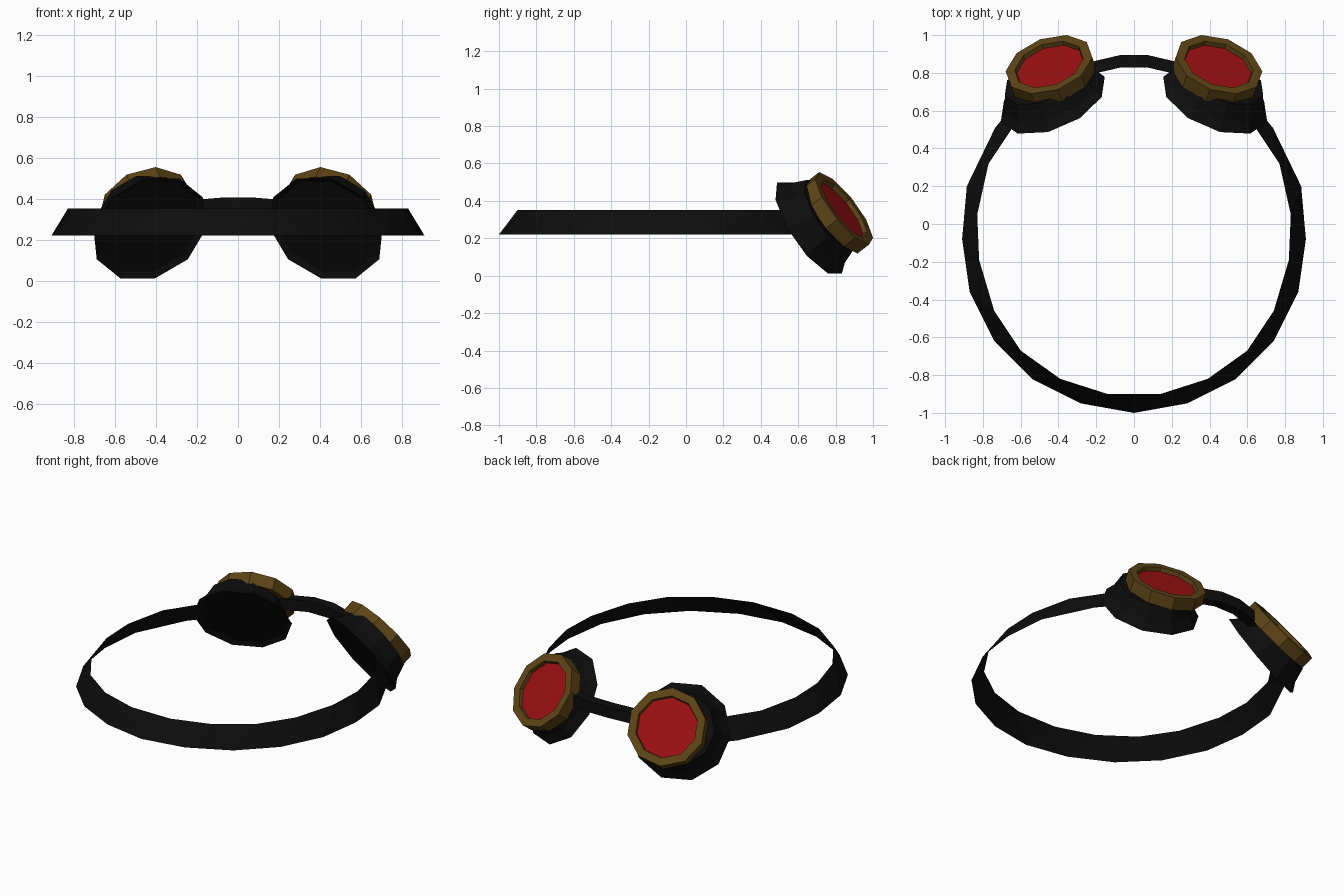
import bpy, bmesh, math
from mathutils import Vector

cube = bpy.data.objects.get("Cube")
if cube:
    bpy.data.objects.remove(cube, do_unlink=True)


def material(name, color):
    m = bpy.data.materials.new(name)
    m.use_nodes = True
    m.diffuse_color = (*color, 1)
    bsdf = m.node_tree.nodes["Principled BSDF"]
    bsdf.inputs["Base Color"].default_value = (*color, 1)
    bsdf.inputs["Roughness"].default_value = 0.8
    return m


BLACK = material("black rubber", (0.004, 0.004, 0.004))
BRASS = material("dark brass", (0.11, 0.058, 0.008))
RED = material("red glass", (0.32, 0.005, 0.006))


def finish(name, bm, mat):
    bmesh.ops.recalc_face_normals(bm, faces=bm.faces)
    mesh = bpy.data.meshes.new(name)
    bm.to_mesh(mesh)
    bm.free()
    mesh.materials.append(mat)
    ob = bpy.data.objects.new(name, mesh)
    bpy.context.collection.objects.link(ob)
    return ob


def lathe(name, mat, side, center, normal, profile, start, cap_first=False, cap_last=False):
    """Ten-sided rings of (radius, offset) around a tilted axis, mirrored by side."""
    n = Vector(normal).normalized()
    c = Vector(center)
    u = Vector((n.y, -n.x, 0)).normalized()
    v = u.cross(n)
    bm = bmesh.new()
    rings = []
    for r, h in profile:
        ring = []
        for k in range(10):
            a = math.radians(start + 36 * k)
            p = c + n * h + (u * math.cos(a) + v * math.sin(a)) * r
            ring.append(bm.verts.new((p.x * side, p.y, p.z)))
        rings.append(ring)
    for a, b in zip(rings, rings[1:]):
        for k in range(10):
            j = (k + 1) % 10
            bm.faces.new((a[k], a[j], b[j], b[k]))
    if cap_first:
        bm.faces.new(rings[0])
    if cap_last:
        bm.faces.new(rings[-1])
    return finish(name, bm, mat)


# Eye pieces: flared cup, brass rim and recessed lens
CUP_AT, CUP_AXIS = (0.43, 0.66, 0.255), (0.34, 0.78, 0.52)
RIM_AT, RIM_AXIS = (0.45, 0.845, 0.36), (0.275, 0.76, 0.588)
for label, side in (("left", 1), ("right", -1)):
    lathe(label + "_eye_cup", BLACK, side, CUP_AT, CUP_AXIS,
          [(0.27, 0.015), (0.3, 0), (0.26, 0.05), (0.225, 0.14)], 0,
          cap_first=True, cap_last=True)
    lathe(label + "_rim", BRASS, side, RIM_AT, RIM_AXIS,
          [(0.2, -0.08), (0.24, -0.08), (0.24, 0), (0.19, 0), (0.185, -0.03)], 18,
          cap_first=True)
    lathe(label + "_lens", RED, side, RIM_AT, RIM_AXIS, [(0.187, -0.025)], 18,
          cap_first=True)

# Head strap: slanted band, staggered lower (outer) and upper (inner) points
outer = [(0.28, -0.95), (0.54, -0.82), (0.74, -0.62), (0.87, -0.36),
         (0.91, -0.08), (0.885, 0.2), (0.735, 0.51), (0.66, 0.6)]
inner = [(0.14, -0.9), (0.39, -0.82), (0.6, -0.67), (0.74, -0.46),
         (0.82, -0.19), (0.83, 0.05), (0.77, 0.32), (0.65, 0.5)]
half = []
for o, i in zip(outer, inner):
    half += [(*i, 0.352), (*o, 0.22)]
path = [(-x, y, z) for x, y, z in reversed(half)] + [(0, -1, 0.22)] + half
bm = bmesh.new()
vs = [bm.verts.new(p) for p in path]
for tri in zip(vs, vs[1:], vs[2:]):
    bm.faces.new(tri)
finish("head_strap", bm, BLACK)

# Nose bridge: bent bar between the cups
bm = bmesh.new()
sections = []
for x, y, z in ((-0.25, 0.82, 0.355), (-0.07, 0.862, 0.37),
                (0.07, 0.862, 0.37), (0.25, 0.82, 0.355)):
    sections.append([bm.verts.new((x, y + dy, z + dz)) for dy, dz in
                     ((-0.033, -0.036), (0.033, -0.036), (0.033, 0.036), (-0.033, 0.036))])
for a, b in zip(sections, sections[1:]):
    for k in range(4):
        j = (k + 1) % 4
        bm.faces.new((a[k], a[j], b[j], b[k]))
bm.faces.new(sections[0])
bm.faces.new(sections[-1])
finish("nose_bridge", bm, BLACK)
